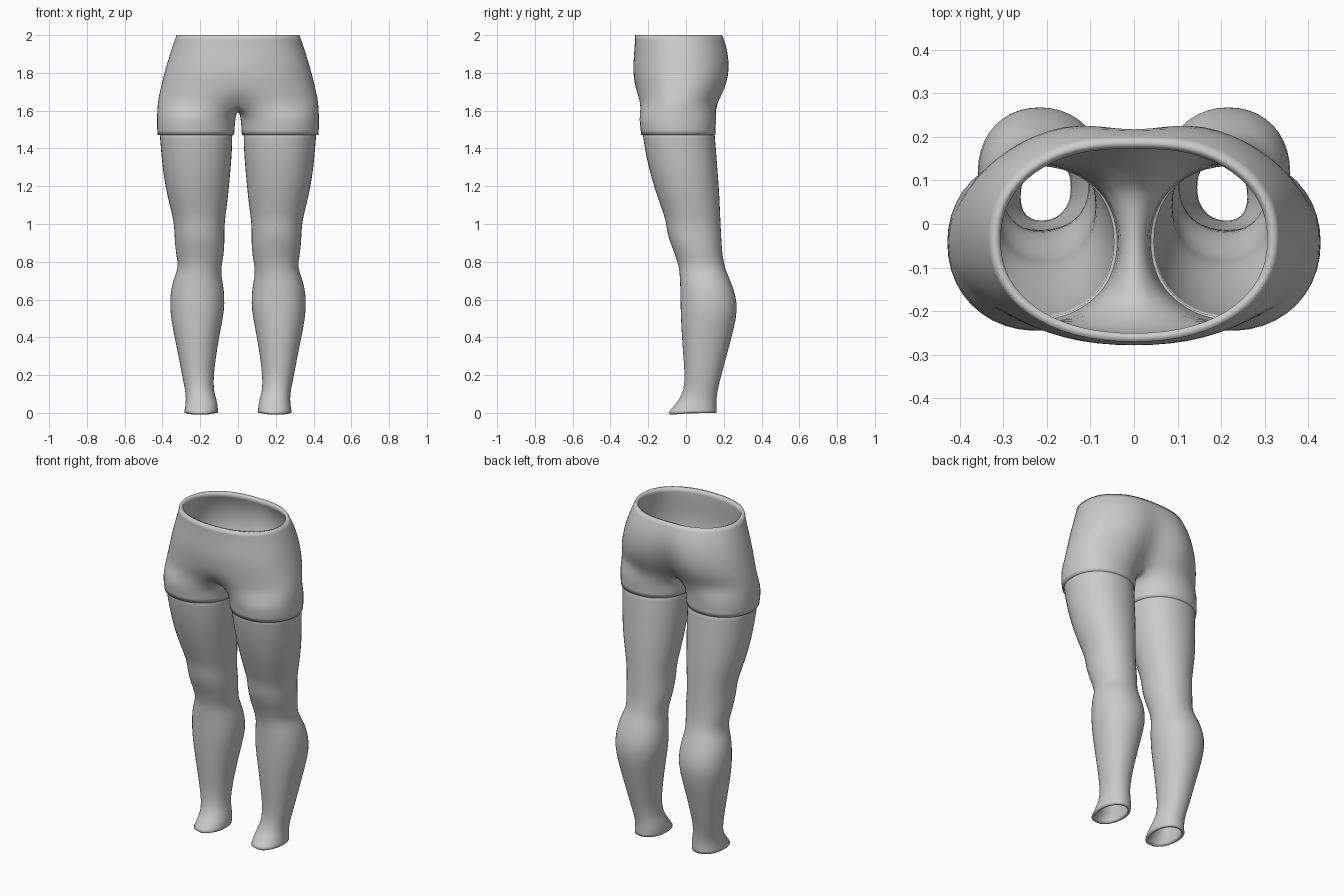
import bpy, bmesh, math

if "Cube" in bpy.data.objects:
    bpy.data.objects.remove(bpy.data.objects["Cube"])

grey = bpy.data.materials.new("plain grey")
grey.diffuse_color = (0.6, 0.6, 0.6, 1)
grey.use_nodes = True
grey.node_tree.nodes["Principled BSDF"].inputs["Base Color"].default_value = grey.diffuse_color


def spow(v, n):
    return math.copysign(abs(v) ** (2 / n), v)


def oval(x0, x1, y0, y1, z, angles, n=2.1):
    """Ring of points filling the given x and y range at height z."""
    cx, cy, a, b = (x0 + x1) / 2, (y0 + y1) / 2, (x1 - x0) / 2, (y1 - y0) / 2
    return [(cx + a * spow(math.cos(t), n), cy + b * spow(math.sin(t), n), z) for t in angles]


def skin(bm, r0, r1, closed):
    k = len(r0)
    for i in range(k if closed else k - 1):
        j = (i + 1) % k
        bm.faces.new((r0[i], r1[i], r1[j], r0[j]))


def add_verts(bm, pts):
    return [bm.verts.new(p) for p in pts]


def finish(bm, name, thickness, merge):
    """Mirror the right half, smooth it and give the shell its wall."""
    bmesh.ops.recalc_face_normals(bm, faces=bm.faces)
    # an open shell can be oriented inwards, so check against the outermost face
    bm.normal_update()
    outer = max(bm.faces, key=lambda f: f.calc_center_median().x)
    if outer.normal.x < 0:
        bmesh.ops.reverse_faces(bm, faces=bm.faces)
    me = bpy.data.meshes.new(name)
    bm.to_mesh(me)
    bm.free()
    me.materials.append(grey)
    ob = bpy.data.objects.new(name, me)
    bpy.context.collection.objects.link(ob)
    mir = ob.modifiers.new("mirror", 'MIRROR')
    mir.use_mirror_merge = merge
    mir.use_clip = merge
    sub = ob.modifiers.new("smooth", 'SUBSURF')
    sub.levels = sub.render_levels = 1
    sol = ob.modifiers.new("wall", 'SOLIDIFY')
    sol.thickness = thickness
    sol.offset = -1
    bpy.ops.object.select_all(action='DESELECT')
    ob.select_set(True)
    bpy.context.view_layer.objects.active = ob
    bpy.ops.object.shade_smooth_by_angle(angle=math.radians(40))


# Shorts: half rings down the hips, then a crotch chain closes each leg opening
HALF, CHAIN = 16, 8
# z, half width, front y, back y, front centre dip, back centre dip
hips = [(2.0, .327, -.272, .197, 0, .005), (1.95, .345, -.272, .222, 0, .012),
        (1.89, .365, -.277, .241, 0, .025), (1.82, .386, -.282, .248, 0, .04),
        (1.75, .404, -.275, .238, .0, .06), (1.69, .418, -.268, .215, .01, .075),
        (1.64, .428, -.26, .185, .05, .085)]
bm = bmesh.new()
prev = None
for z, a, yf, yb, df, db in hips:
    ring = []
    for i in range(HALF + 1):
        t = math.radians(-90 + 180 * i / HALF)
        x = a * spow(math.cos(t), 2.2) if 0 < i < HALF else 0
        s = math.sin(t)
        y = (yf + yb) / 2 + (yb - yf) / 2 * spow(s, 2.2)
        fall = math.exp(-(x / .085) ** 2)
        y += df * fall if s < 0 else -db * fall
        ring.append((x, y, z))
    ring = add_verts(bm, ring)
    if prev:
        skin(bm, prev, ring, False)
    prev = ring
front, back = prev[0].co.y, prev[-1].co.y
chain = []
for i in range(1, CHAIN):
    u = i / CHAIN
    chain.append((0, back + (front - back) * u, 1.64 - .042 * math.sin(math.pi * u) ** .6))
prev = prev + add_verts(bm, chain)
angles = [math.radians(-140 + 280 * i / HALF) for i in range(HALF)]
angles += [math.radians(140 + 80 * i / CHAIN) for i in range(CHAIN)]
for z, x0, x1, y0, y1 in [(1.575, .012, .431, -.252, .164), (1.52, .016, .433, -.246, .16),
                          (1.472, .02, .428, -.24, .158)]:
    ring = add_verts(bm, oval(x0, x1, y0, y1, z, angles))
    skin(bm, prev, ring, True)
    prev = ring
finish(bm, "shorts", .02, True)

# Legs: z, inner x, outer x, front y, back y from thigh to ankle opening
leg = [(1.5, .027, .419, -.234, .152), (1.4, .028, .411, -.222, .161), (1.3, .036, .402, -.2, .168),
       (1.2, .045, .387, -.172, .176), (1.1, .056, .364, -.138, .181), (1.02, .068, .343, -.108, .184),
       (.96, .071, .338, -.103, .187), (.9, .07, .336, -.085, .19), (.84, .073, .329, -.06, .194),
       (.77, .088, .316, -.038, .206), (.72, .086, .338, -.034, .228), (.66, .073, .356, -.032, .253),
       (.58, .068, .363, -.031, .274), (.5, .078, .357, -.029, .268), (.4, .099, .337, -.023, .243),
       (.3, .115, .316, -.016, .216), (.2, .128, .298, -.007, .188), (.12, .129, .28, -.013, .168),
       (.07, .112, .276, -.036, .162), (.03, .105, .281, -.072, .163), (.005, .105, .286, -.095, .164)]
bm = bmesh.new()
angles = [2 * math.pi * i / 20 for i in range(20)]
prev = None
for z, x0, x1, y0, y1 in leg:
    ring = add_verts(bm, oval(x0, x1, y0, y1, z, angles, 2.15))
    if prev:
        skin(bm, prev, ring, True)
    prev = ring
bmesh.ops.translate(bm, verts=prev, vec=(0, 0, -.005))
finish(bm, "legs", .016, False)
